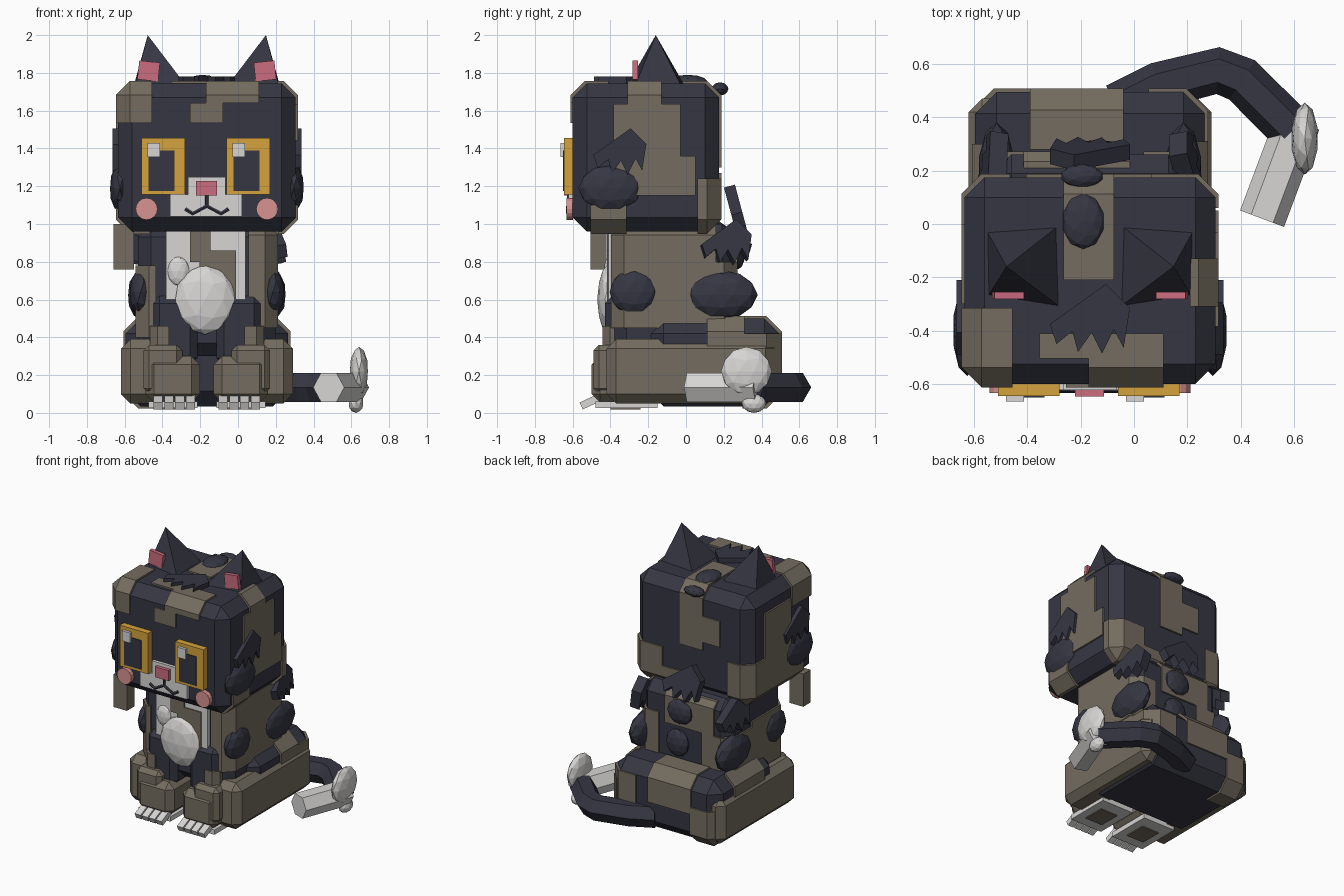
import bpy, bmesh
from math import radians
from mathutils import Vector, Euler, Matrix

old = bpy.data.objects.get("Cube")
if old:
    bpy.data.objects.remove(old, do_unlink=True)

CENTRE = -0.165          # body mid-plane; the tail widens the model to its left
ALL = (-9, 9)
SIDES = (("left", 1), ("right", -1))


def material(name, r, g, b):
    mat = bpy.data.materials.new(name)
    mat.use_nodes = True
    mat.diffuse_color = (r, g, b, 1)
    mat.node_tree.nodes["Principled BSDF"].inputs["Base Color"].default_value = (r, g, b, 1)
    return mat


DARK = material("dark fur", .036, .037, .055)
BROWN = material("brown fur", .175, .15, .115)
WHITE = material("white fur", .68, .67, .66)
AMBER = material("amber eye", .66, .36, .045)
PINK = material("pink skin", .60, .15, .21)
BLUSH = material("blush pink", .68, .29, .28)


def place(name, data, mat):
    data.materials.append(mat)
    obj = bpy.data.objects.new(name, data)
    obj.location.x = CENTRE
    bpy.context.collection.objects.link(obj)
    return obj


def finish(name, bm, mat):
    bmesh.ops.recalc_face_normals(bm, faces=bm.faces)
    mesh = bpy.data.meshes.new(name)
    bm.to_mesh(mesh)
    bm.free()
    return place(name, mesh, mat)


def box_mesh(x, y, z, chamfer=0):
    lo, hi = Vector(map(min, (x, y, z))), Vector(map(max, (x, y, z)))
    bm = bmesh.new()
    bmesh.ops.create_cube(bm, size=1)
    bmesh.ops.scale(bm, vec=hi - lo, verts=bm.verts)
    bmesh.ops.translate(bm, vec=(lo + hi) / 2, verts=bm.verts)
    if chamfer:
        bmesh.ops.bevel(bm, geom=bm.edges[:], offset=chamfer, segments=1, affect='EDGES')
    return bm


def box(name, mat, x, y, z, chamfer=0):
    return finish(name, box_mesh(x, y, z, chamfer), mat)


def patch(name, base, x=ALL, y=ALL, z=ALL, mat=BROWN, grow=.012):
    """Slightly larger copy of a chamfered block, trimmed to a region."""
    *spans, chamfer = base
    bm = box_mesh(*[(a - grow, b + grow) for a, b in spans], chamfer)
    for axis, span in enumerate((x, y, z)):
        for limit, sign in zip(span, (-1, 1)):
            point, normal = Vector(), Vector()
            point[axis], normal[axis] = limit, sign
            cut = bmesh.ops.bisect_plane(bm, geom=bm.verts[:] + bm.edges[:] + bm.faces[:],
                                         plane_co=point, plane_no=normal, clear_outer=True)
            edges = [e for e in cut["geom_cut"] if isinstance(e, bmesh.types.BMEdge)]
            if edges:
                bmesh.ops.contextual_create(bm, geom=edges)
    return finish(name, bm, mat)


def blob(name, mat, centre, radii):
    bm = bmesh.new()
    bmesh.ops.create_icosphere(bm, subdivisions=2, radius=1)
    bmesh.ops.scale(bm, vec=radii, verts=bm.verts)
    bmesh.ops.translate(bm, vec=centre, verts=bm.verts)
    return finish(name, bm, mat)


TUFT = [(-.5, -.05), (.2, .45), (.5, .15), (.42, -.35), (.3, -.12),
        (.15, -.42), (.02, -.16), (-.15, -.4), (-.22, -.14), (-.42, -.3)]


def tuft(name, centre, turn, size, thick=.05):
    """Jagged slab of fur."""
    bm = bmesh.new()
    face = bm.faces.new([bm.verts.new((u * size, v * size, -thick / 2)) for u, v in TUFT])
    out = bmesh.ops.extrude_face_region(bm, geom=[face])["geom"]
    bmesh.ops.translate(bm, vec=(0, 0, thick), verts=[v for v in out if isinstance(v, bmesh.types.BMVert)])
    turn = Euler([radians(a) for a in turn]).to_matrix().to_4x4()
    bmesh.ops.transform(bm, matrix=Matrix.Translation(centre) @ turn, verts=bm.verts)
    return finish(name, bm, DARK)


def tube(name, mat, points, radius, resolution=1):
    curve = bpy.data.curves.new(name, 'CURVE')
    curve.dimensions = '3D'
    curve.bevel_depth, curve.bevel_resolution, curve.use_fill_caps = radius, resolution, True
    spline = curve.splines.new('POLY')
    spline.use_smooth = False
    spline.points.add(len(points) - 1)
    for p, co in zip(spline.points, points):
        p.co = (*co, 1)
    return place(name, curve, mat)


# Main blocks: x, y, z spans and chamfer
HEAD = ((-.47, .47), (-.6, .175), (.96, 1.745), .075)
TORSO = ((-.365, .365), (-.385, .26), (.3, 1), .07)
HIND = ((-.43, .43), (-.2, .495), (.035, .5), .08)
for part, span in (("head", HEAD), ("torso", TORSO), ("hindquarters", HIND)):
    box(part, DARK, *span)

# Brown patches on the head
patch("brow_corner_patch", HEAD, (-9, -.29), (-9, -.315), (1.535, 9))
patch("brow_patch", HEAD, (-.005, .275), (-9, -.41), (1.64, 9))
patch("forehead_patch", HEAD, (-.09, .085), (-9, -.5), (1.535, 1.64))
patch("crown_front_patch", HEAD, (-.19, -.005), (-.505, -.41), (1.65, 9))
patch("temple_patch", HEAD, (.375, 9), (-.31, -.13), (1.63, 9))
patch("left_side_patch", HEAD, (.4, 9), (-.385, -.03), (1.15, 1.635))
patch("left_side_step", HEAD, (.4, 9), (-.03, .05), (1.15, 1.36))
patch("left_jaw_patch", HEAD, (.38, 9), (-.505, -.315), (-9, 1.1))
patch("left_rear_patch", HEAD, (.23, 9), (.06, 9), (-9, 1.24))
patch("nape_patch", HEAD, (.05, .23), (.1, 9), (-9, 1.1))
patch("crown_strip", HEAD, (-.1, .09), (-.21, 9), (1.3, 9))
patch("crown_strip_step", HEAD, (-.24, -.1), (.1, 9), (1.36, 1.55))
patch("right_rear_patch", HEAD, (-9, -.3), (-.45, 9), (-9, 1.27))
patch("right_side_patch", HEAD, (-9, -.4), (-.3, 0), (1.27, 1.6))
box("hanging_fur", BROWN, (-.495, -.385), (-.505, -.42), (.76, 1))

# Eyes with frame, pupil and highlight
for side, x in (("right", -.345), ("left", .105)):
    box(side + "_eye", AMBER, (x, x + .23), (-.645, -.59), (1.155, 1.455))
    box(side + "_pupil", DARK, (x + .037, x + .175), (-.65, -.64), (1.175, 1.39))
    box(side + "_eye_highlight", WHITE, (x + .03, x + .097), (-.665, -.64), (1.355, 1.43))

# Muzzle, nose and mouth
box("muzzle", WHITE, (-.195, .185), (-.622, -.59), (1.04, 1.155))
box("muzzle_bridge", WHITE, (-.1, .1), (-.622, -.59), (1.155, 1.25))
box("nose", PINK, (-.057, .053), (-.647, -.6), (1.15, 1.227))
tube("mouth", DARK, [(x, -.622, z) for x, z in
                     ((-.115, 1.08), (-.075, 1.055), (0, 1.095), (.075, 1.055), (.115, 1.08))], .012)
tube("mouth_line", DARK, [(0, -.622, 1.16), (0, -.622, 1.09)], .01)

for side, s in SIDES:
    # Cheek disc
    bm = bmesh.new()
    bmesh.ops.create_cone(bm, cap_ends=True, segments=16, radius1=.058, radius2=.058, depth=.035,
                          matrix=Matrix.Translation((s * .319, -.615, 1.08)) @ Matrix.Rotation(radians(90), 4, 'X'))
    finish(side + "_cheek", bm, BLUSH)

    # Pyramid ear and inner ear
    bm = bmesh.new()
    base = [bm.verts.new((s * x, y, 1.72)) for x, y in ((.39, -.02), (.11, 0), (.1, -.32), (.385, -.275))]
    tip = bm.verts.new((s * .313, -.16, 2))
    bm.faces.new(base)
    for a, b in zip(base, base[1:] + base[:1]):
        bm.faces.new((a, b, tip))
    finish(side + "_ear", bm, DARK)
    inner = box(side + "_inner_ear", PINK, (-.055, .055), (-.014, .014), (-.05, .05))
    inner.location = (CENTRE + s * .308, -.268, 1.81)
    inner.rotation_euler.y = radians(-6 * s)

    # Fur on the cheeks and flanks
    blob(side + "_cheek_fur", DARK, (s * .46, -.4, 1.19), (.055, .17, .125))
    tuft(side + "_temple_tuft", (s * .475, -.35, 1.38), (90, 0, 90 * s), .28)
    blob(side + "_shoulder_fur", DARK, (s * .35, -.275, .64), (.06, .13, .125))
    blob(side + "_flank_fur", DARK, (s * .35, .19, .625), (.07, .19, .13))
    tuft(side + "_back_tuft", (s * .36, .21, .9), (80, 0, 100 * s), .27, .07)

    # Haunches
    box(side + "_haunch", BROWN, (s * .2, s * .455), (-.42, .47), (.05, .39), .05)

    # Front legs, paws, soles and toes
    leg = (tuple(sorted((s * .05, s * .29))), (-.43, -.2), (.25, .62), .04)
    box(side + "_front_leg", DARK, *leg)
    patch(side + "_front_leg_patch", leg, tuple(sorted((s * .2, s * 9))), z=(.3, .46))
    box(side + "_paw", BROWN, (s * .035, s * .325), (-.5, -.15), (.055, .3), .045)
    box(side + "_paw_cuff", BROWN, (s * .13, s * .335), (-.49, -.15), (.1, .36), .03)
    box(side + "_sole", WHITE, (s * .05, s * .31), (-.48, -.15), (.025, .06))
    box(side + "_pad", BROWN, (s * .11, s * .25), (-.4, -.24), (.018, .03))
    for i in range(4):
        toe = box(f"{side}_toe_{i + 1}", WHITE, (-.024, .024), (-.055, .055), (-.02, .02))
        toe.location = (CENTRE + s * .172 + (i - 1.5) * .057, -.505, .06)
        toe.rotation_euler.x = radians(25)

# Fur on the crown and back
tuft("forehead_tuft", (0, -.36, 1.755), (0, 0, 0), .3)
blob("crown_fur", DARK, (-.025, .01, 1.755), (.08, .105, .035))
blob("crown_rear_fur", DARK, (-.03, .18, 1.715), (.08, .045, .035))
tuft("nape_tuft", (0, .265, 1.07), (75, 0, 180), .3, .06)
blob("upper_back_fur", DARK, (.02, .275, .85), (.1, .04, .09))
blob("lower_back_fur", DARK, (.04, .275, .62), (.09, .04, .1))

# Torso patches, bib and chest fur
patch("left_torso_patch", TORSO, (.22, 9), (-9, .16), (.45, 9))
patch("left_torso_rear_patch", TORSO, (.2, 9), (.16, 9), (.5, .8))
patch("right_torso_patch", TORSO, (-9, -.27), (-9, 0), (.4, .78))
patch("right_torso_rear_patch", TORSO, (-9, -.15), (0, 9), (.5, .74))
patch("upper_back_patch", TORSO, (-.25, .15), (.1, 9), (.74, .98))
box("bib", WHITE, (-.215, .205), (-.41, -.37), (.58, .97))
box("bib_patch_upper", BROWN, (-.09, .02), (-.418, -.37), (.8, .97))
box("bib_patch_lower", BROWN, (-.04, .155), (-.418, -.37), (.48, .86))
blob("chest_fur", WHITE, (-.01, -.41, .6), (.165, .06, .185))
blob("chest_fur_small", WHITE, (-.15, -.405, .75), (.06, .03, .08))

# Hindquarter patches
patch("rump_patch", HIND, (-.225, .125), (.28, 9), (.25, 9))
patch("rump_left_patch", HIND, (.22, 9), (.3, 9), (.14, .42))
patch("rump_right_patch", HIND, (-9, -.22), (.3, 9), (-9, .3))
patch("left_hip_patch", HIND, (.33, 9), (.11, .31), (.3, 9))
patch("right_hip_patch", HIND, (-9, -.36), (-.05, .3), (.3, 9))

# Tail with white tip
tube("tail", DARK, [(.1, .44, .135), (.26, .52, .135), (.48, .575, .135), (.57, .54, .135), (.76, .35, .135)], .088)
tube("tail_tip", WHITE, [(.775, .38, .135), (.75, .3, .135), (.645, .02, .135)], .088)
blob("tail_tip_fur", WHITE, (.805, .32, .22), (.05, .135, .13))
blob("tail_tip_fur_small", WHITE, (.79, .36, .05), (.04, .065, .05))
